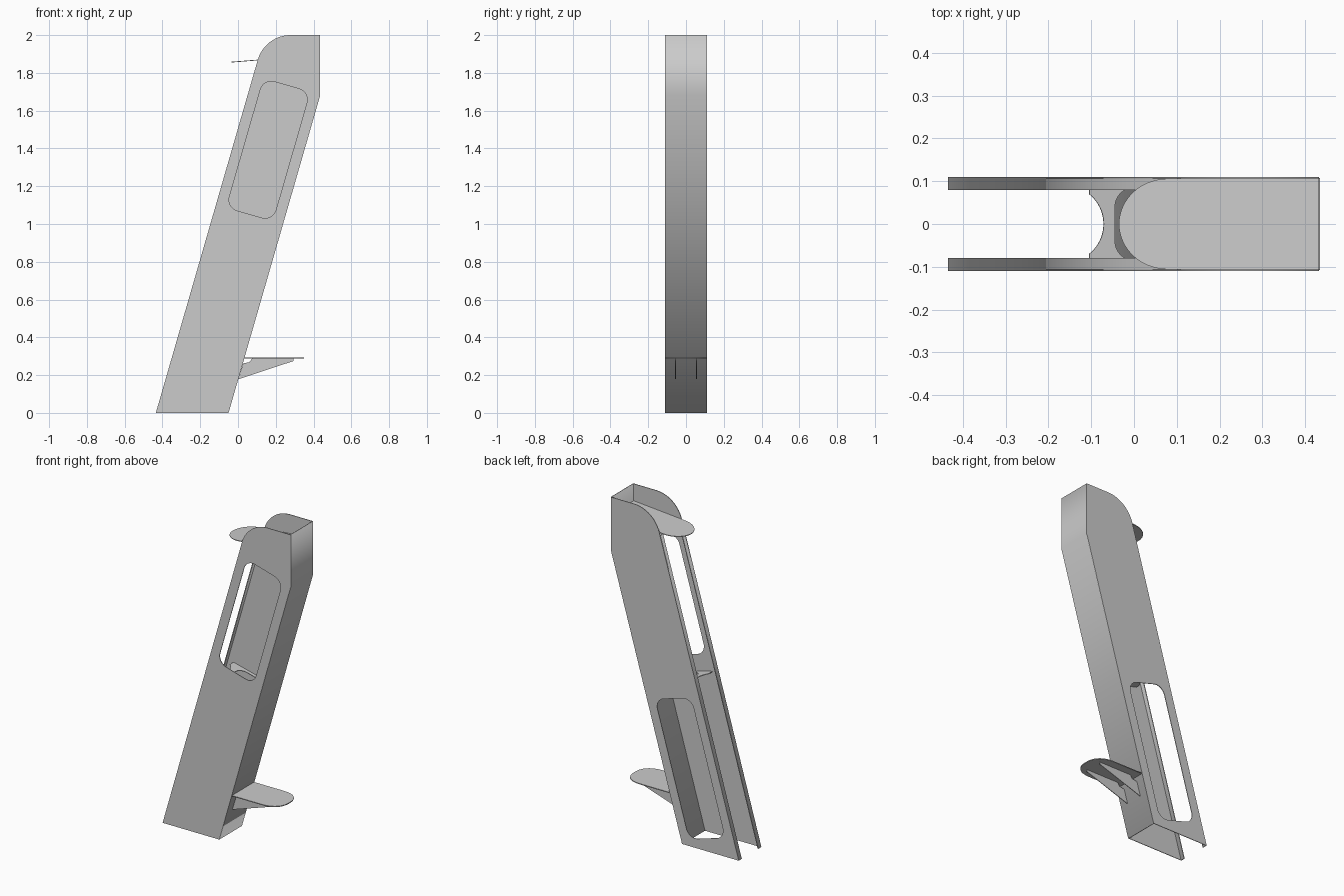
import bpy, math
from mathutils import Vector, Matrix

if "Cube" in bpy.data.objects:
    bpy.data.objects.remove(bpy.data.objects["Cube"])

SL = 0.485 / 1.68                      # lean of the body, dx/dz
AX = Vector((SL, 1)).normalized()      # along the body, in the x-z plane
PV = Vector((AX.y, -AX.x))             # across the body
X, Y, Z = Vector((1, 0, 0)), Vector((0, 1, 0)), Vector((0, 0, 1))


def sheet(name, loops, thick, origin=(0, 0, 0), u=X, v=Z):
    """Flat plate cut from outline loops (first outer, rest holes)."""
    cu = bpy.data.curves.new(name, 'CURVE')
    cu.dimensions = '2D'
    cu.fill_mode = 'BOTH'
    cu.extrude = thick / 2
    for pts in loops:
        s = cu.splines.new('POLY')
        s.points.add(len(pts) - 1)
        for p, c in zip(s.points, pts):
            p.co = (c[0], c[1], 0, 1)
        s.use_cyclic_u = True
    ob = bpy.data.objects.new(name, cu)
    bpy.context.collection.objects.link(ob)
    m = Matrix((u, v, u.cross(v))).transposed().to_4x4()
    m.translation = Vector(origin)
    ob.matrix_world = m
    bpy.ops.object.select_all(action='DESELECT')
    ob.select_set(True)
    bpy.context.view_layer.objects.active = ob
    bpy.ops.object.convert(target='MESH')
    return bpy.context.object


def rounded(pts, radii, n=10):
    """Polygon with circular corner fillets."""
    out = []
    for i, p in enumerate(pts):
        p, r = Vector(p), radii[i]
        if r == 0:
            out.append(p)
            continue
        a = (Vector(pts[i - 1]) - p).normalized()
        b = (Vector(pts[(i + 1) % len(pts)]) - p).normalized()
        half = a.angle(b) / 2
        c = p + (a + b).normalized() * r / math.sin(half)
        s = p + a * r / math.tan(half) - c
        e = p + b * r / math.tan(half) - c
        for k in range(n + 1):
            out.append(c + (s.lerp(e, k / n)).normalized() * r)
    return out


def window(zc, hl, hw=0.128):
    c = Vector((-0.2425 + SL * zc, zc))
    q = [c + AX * a * hl + PV * b * hw for a, b in ((-1, -1), (-1, 1), (1, 1), (1, -1))]
    return rounded(q, [0.06] * 4)


def tongue(x0, x1, x2, hw, power, n=32):
    """Straight sides from x0 to x1, rounded nose reaching x2."""
    pts = [(x0, -hw)]
    for k in range(n + 1):
        t = -math.pi / 2 + math.pi * k / n
        c, s = max(math.cos(t), 0), math.sin(t)
        pts.append((x1 + (x2 - x1) * c ** (2 / power),
                    hw * math.copysign(abs(s) ** (2 / power), s)))
    return pts + [(x0, hw)]


# side plates: the front one has the high window, the rear one the low window
side = rounded([(-0.435, 0), (-0.05, 0), (0.432, 1.67), (0.432, 2), (2 * SL - 0.435, 2)],
               [0, 0, 0, 0, 0.18], 16)
for name, y, win in (("front_side", -0.108, window(1.393, 0.355)),
                     ("rear_side", 0.108, window(0.477, 0.415))):
    sheet(name, [side, win], 0.004, (0, y, 0))

# folded sheet closing the right-hand side
sheet("spine_sheet", [[(-0.055, 0), (-0.05, 0), (0.435, 1.68), (0.435, 2),
                       (0.43, 2), (0.43, 1.681)]], 0.216)

# inward lips along the open side
top = 1.85
lip = [(-0.435, 0), (-0.43, 0), (-0.43 + SL * top, top), (-0.435 + SL * top, top)]
for name, y in (("front_lip", -0.094), ("rear_lip", 0.094)):
    sheet(name, [lip], 0.028, (0, y, 0))

# slightly tilted top shelf with a rounded nose
u = Vector((1, 0, 0.08)).normalized()
sheet("top_shelf", [tongue(0.466, 0.115, 0, 0.106, 2)], 0.004, (-0.035, 0, 1.857), u, Y)

# inner shelf with a scooped edge and an opening
u = Vector((0.97, 0, -0.243)).normalized()
R, a0 = 0.0875, math.asin(0.07 / 0.0875)
scoop = [(R * math.cos(a) - R + 0.035, R * math.sin(a))
         for a in (a0 - 2 * a0 * k / 20 for k in range(21))]
outline = [(0, -0.106), (0.322, -0.106), (0.322, 0.106), (0, 0.106)] + scoop
hole = rounded([(0.062, -0.085), (0.26, -0.085), (0.26, 0.085), (0.062, 0.085)], [0.045] * 4)
sheet("inner_shelf", [outline, hole], 0.004, (-0.105, 0, 0.99), u, Y)

# outer low shelf and its two ribs
sheet("low_shelf", [tongue(0.034, 0.23, 0.35, 0.108, 2.4)], 0.005, (0, 0, 0.29), X, Y)
rib = [(0.002, 0.18), (0.008, 0.18), (0.295, 0.275), (0.295, 0.289),
       (0.075, 0.289), (0.06, 0.268), (0.027, 0.262)]
for name, y in (("front_rib", -0.055), ("rear_rib", 0.055)):
    sheet(name, [rib], 0.004, (0, y, 0))
